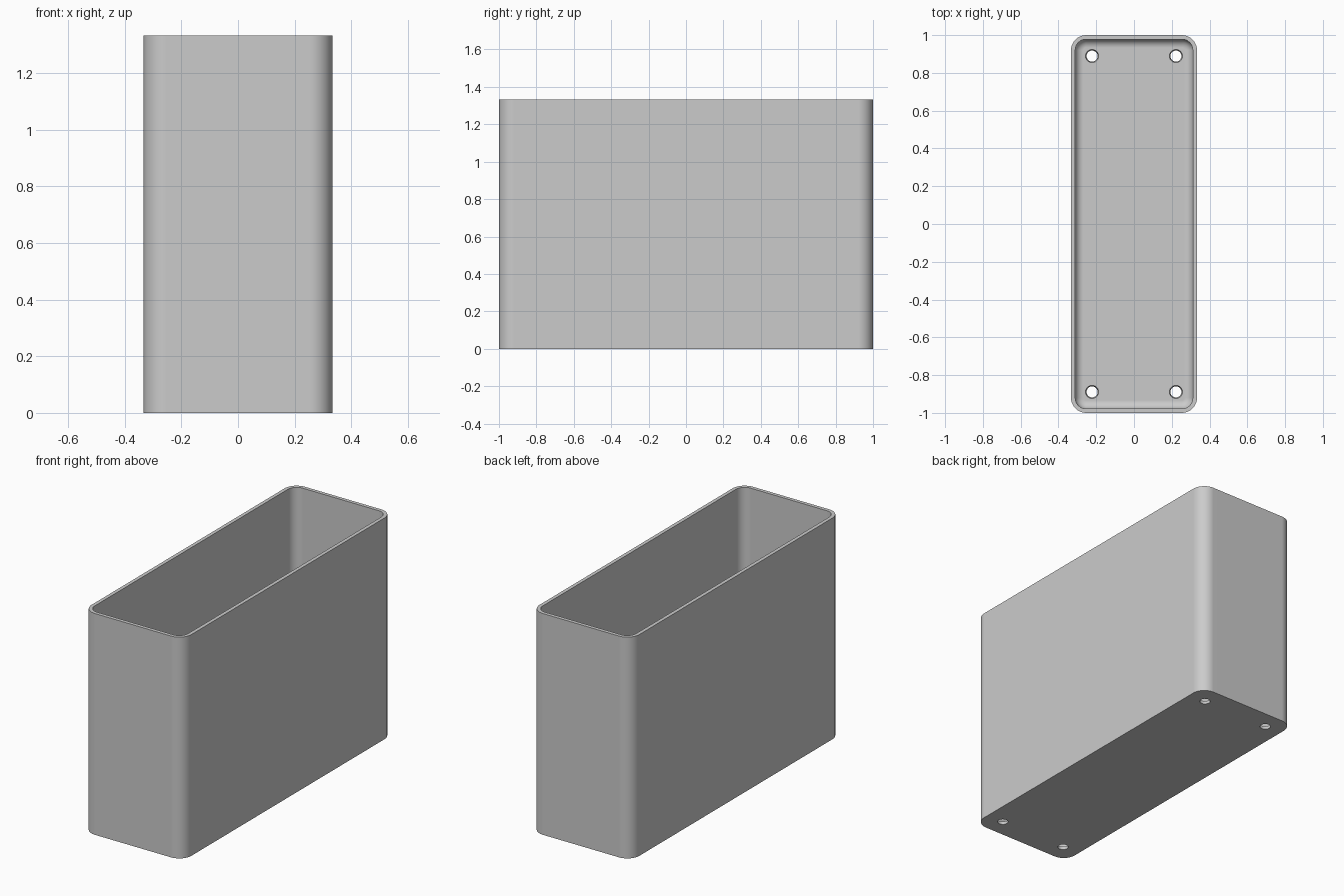
import bpy
import bmesh
import math

cube = bpy.data.objects.get("Cube")
if cube:
    bpy.data.objects.remove(cube, do_unlink=True)

HALF_X, HALF_Y, HEIGHT = 1 / 3, 1.0, 4 / 3
WALL, CORNER, FILLET = 0.022, 0.08, 0.044
ARC, FILLET_STEPS = 10, 8

grey = bpy.data.materials.new("plain_grey")
grey.use_nodes = True
colour = (0.6, 0.6, 0.6, 1)
grey.diffuse_color = colour
grey.node_tree.nodes["Principled BSDF"].inputs["Base Color"].default_value = colour


def rounded_loop(bm, inset, z):
    """Rounded rectangle of vertices, moved inward by inset."""
    r = CORNER - inset
    cx, cy = HALF_X - CORNER, HALF_Y - CORNER
    verts = []
    for k, (sx, sy) in enumerate(((1, 1), (-1, 1), (-1, -1), (1, -1))):
        for i in range(ARC + 1):
            a = (k + i / ARC) * math.pi / 2
            verts.append(bm.verts.new((sx * cx + r * math.cos(a),
                                       sy * cy + r * math.sin(a), z)))
    return verts


# Open box: outer wall, rim, inner wall, floor fillet, floor
sections = [(0, 0), (0, HEIGHT), (WALL, HEIGHT)]
for i in range(FILLET_STEPS + 1):
    a = i / FILLET_STEPS * math.pi / 2
    sections.append((WALL + FILLET * (1 - math.cos(a)),
                     WALL + FILLET * (1 - math.sin(a))))

bm = bmesh.new()
loops = [rounded_loop(bm, inset, z) for inset, z in sections]
for low, high in zip(loops, loops[1:]):
    n = len(low)
    for i in range(n):
        j = (i + 1) % n
        bm.faces.new((low[i], low[j], high[j], high[i]))
bm.faces.new(list(reversed(loops[0])))
bm.faces.new(loops[-1])
bmesh.ops.recalc_face_normals(bm, faces=bm.faces)
mesh = bpy.data.meshes.new("open_box")
bm.to_mesh(mesh)
bm.free()
box = bpy.data.objects.new("open_box", mesh)
bpy.context.collection.objects.link(box)
mesh.materials.append(grey)

# Four slightly tapered screw holes through the floor
cutters = []
for sx in (-1, 1):
    for sy in (-1, 1):
        bpy.ops.mesh.primitive_cone_add(
            vertices=32, radius1=0.028, radius2=0.036, depth=WALL + 0.01,
            location=(sx * 0.222, sy * 0.889, WALL / 2))
        cutter = bpy.context.object
        cutter.name = "screw_hole_cutter"
        cutter.hide_render = True
        cutter.data.materials.append(grey)
        cutters.append(cutter)

bpy.ops.object.select_all(action='DESELECT')
bpy.context.view_layer.objects.active = box
box.select_set(True)
for cutter in cutters:
    cut = box.modifiers.new("screw_hole", 'BOOLEAN')
    cut.operation = 'DIFFERENCE'
    cut.solver = 'EXACT'
    cut.object = cutter
    bpy.ops.object.modifier_apply(modifier=cut.name)
    bpy.data.objects.remove(cutter, do_unlink=True)

# Smooth corners, crisp rim and flat walls
bpy.ops.object.shade_smooth_by_angle(angle=math.radians(30))
weighted = box.modifiers.new("flat_walls", 'WEIGHTED_NORMAL')
weighted.keep_sharp = True
